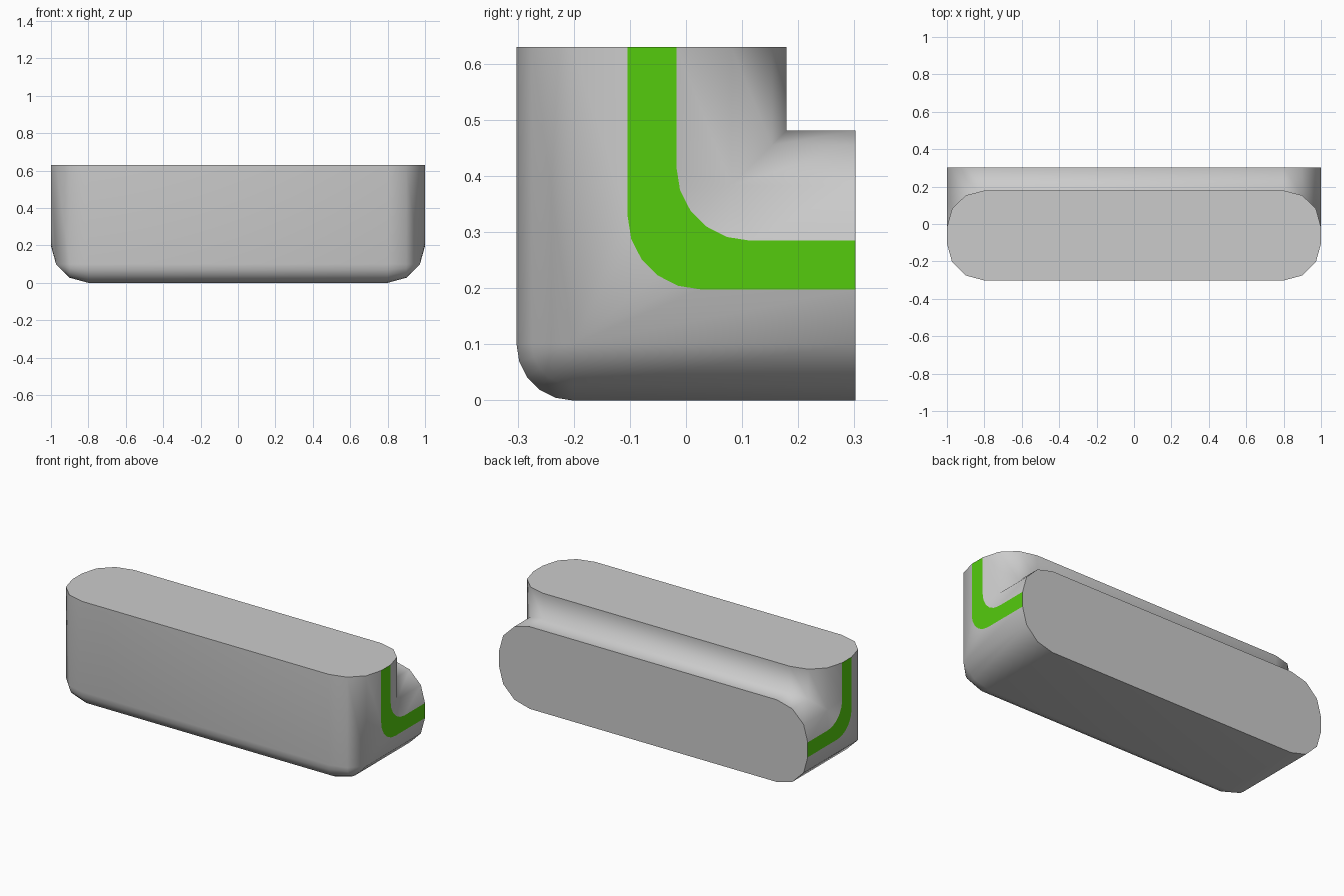
import bpy, bmesh, math

if "Cube" in bpy.data.objects:
    bpy.data.objects.remove(bpy.data.objects["Cube"])

Y0, H, SEG = -0.302, 0.63, 5

# Half cross-section: x, distance from outer wall, bend radius
HALF = [(0.8, 0, 0.1), (0.9, 0.027, 0.073), (0.973, 0.1, 0), (1, 0.198, 0.13),
        (1, 0.285, 0.13), (0.973, 0.383, 0), (0.9, 0.455, 0), (0.8, 0.481, 0)]
SECTION = HALF + [(-x, d, r) for x, d, r in reversed(HALF)]
STRIPES = (3, 11)   # section edges that carry the green stripe


def bend_path(x, d, r):
    """Points running down the upright leg, round the bend, along the rear leg."""
    pts = [(x, Y0 + d, H)]
    for i in range(SEG + 1):
        a = math.radians(90) * i / SEG
        pts.append((x, Y0 + d + r - r * math.cos(a), d + r - r * math.sin(a)))
    return pts + [(x, -Y0, d)]


def make_object(name, edges, caps=False, material=None):
    bm = bmesh.new()
    rows = [[bm.verts.new(p) for p in bend_path(*s)] for s in SECTION]
    n = len(rows)
    for i in edges:
        a, b = rows[i], rows[(i + 1) % n]
        for k in range(len(a) - 1):
            bm.faces.new((a[k], a[k + 1], b[k + 1], b[k])).smooth = True
    if caps:
        ends = [bm.faces.new([r[0] for r in rows]),
                bm.faces.new([r[-1] for r in reversed(rows)])]
        for f in ends:
            for e in f.edges:
                e.smooth = False
    bmesh.ops.remove_doubles(bm, verts=bm.verts, dist=1e-4)
    bmesh.ops.delete(bm, geom=[v for v in bm.verts if not v.link_faces], context='VERTS')
    # Orient faces away from the middle of the bend
    bmesh.ops.recalc_face_normals(bm, faces=bm.faces)
    if not caps:
        for f in bm.faces:
            if f.normal.x * f.calc_center_median().x < 0:
                f.normal_flip()
    mesh = bpy.data.meshes.new(name)
    bm.to_mesh(mesh)
    bm.free()
    if material:
        mesh.materials.append(material)
    obj = bpy.data.objects.new(name, mesh)
    bpy.context.collection.objects.link(obj)
    return obj


green = bpy.data.materials.new("green")
green.diffuse_color = (0.09, 0.6, 0.004, 1)
green.use_nodes = True
green.node_tree.nodes["Principled BSDF"].inputs["Base Color"].default_value = green.diffuse_color

# Grey elbow body with flat end caps
make_object("elbow_body", [i for i in range(len(SECTION)) if i not in STRIPES], caps=True)

# Green stripes on both flat sides
make_object("right_stripe", [STRIPES[0]], material=green)
make_object("left_stripe", [STRIPES[1]], material=green)
